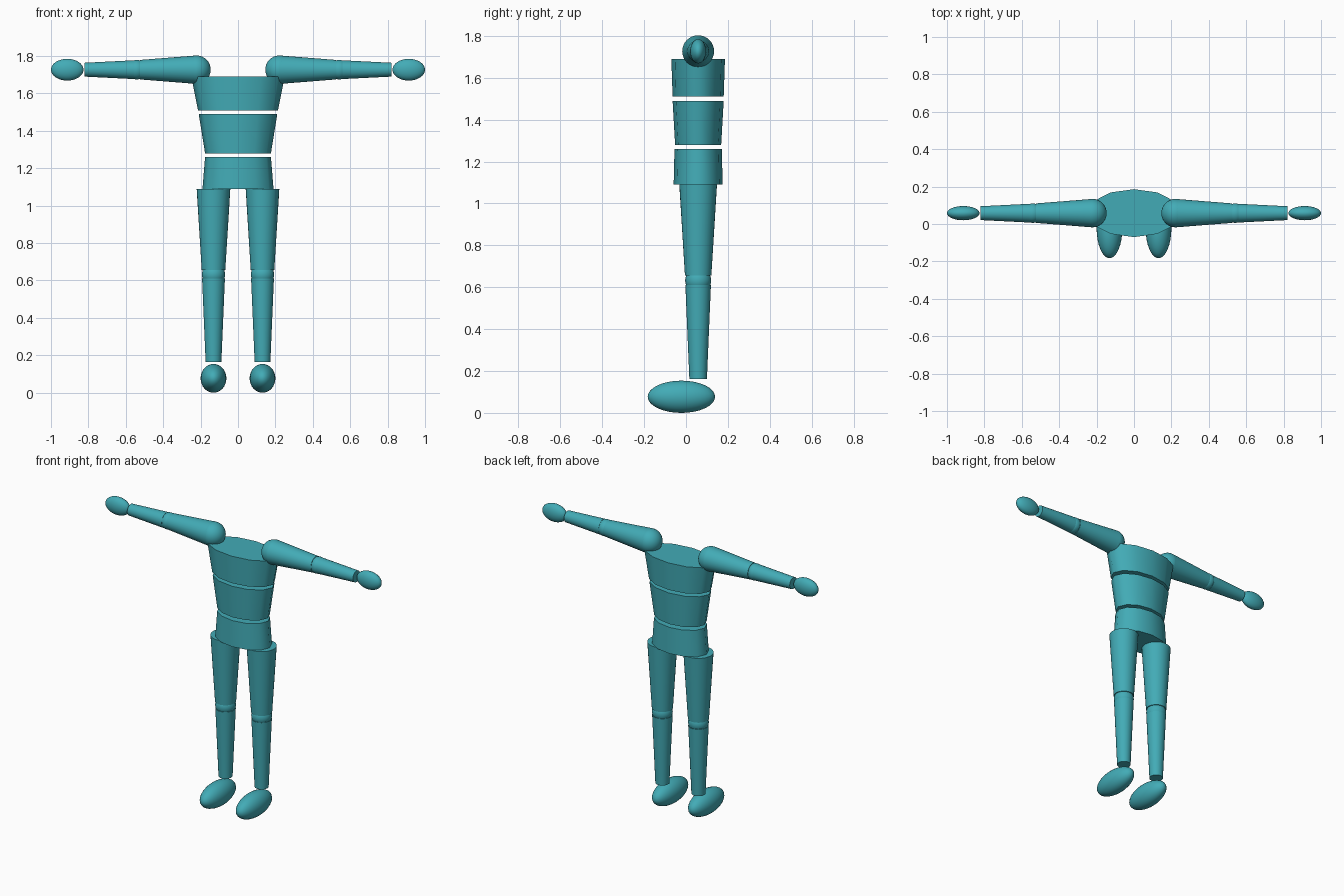
import bpy
import math

cube = bpy.data.objects.get("Cube")
if cube:
    bpy.data.objects.remove(cube, do_unlink=True)

teal = bpy.data.materials.new("teal")
teal.use_nodes = True
teal.diffuse_color = (0.055, 0.41, 0.47, 1)
teal.node_tree.nodes["Principled BSDF"].inputs["Base Color"].default_value = (0.055, 0.41, 0.47, 1)

DEPTH = 0.058   # y of the body axis
ARM_Z = 1.727   # height of the arm axis
LEG_X = 0.131   # sideways offset of the leg axis


def finish(name, scale=(1, 1, 1)):
    """Name, scale, colour and smooth the new object."""
    obj = bpy.context.object
    obj.name = name
    obj.scale = scale
    bpy.ops.object.transform_apply(location=False, rotation=False, scale=True)
    obj.data.materials.append(teal)
    bpy.ops.object.shade_smooth_by_angle(angle=math.radians(40))
    return obj


def ellipsoid(name, centre, radii):
    bpy.ops.mesh.primitive_uv_sphere_add(segments=32, ring_count=16, radius=1, location=centre)
    return finish(name, radii)


def upright_taper(name, x, z_low, z_high, r_low, r_high, flatten=1, sides=32):
    """Capped taper along z; flatten squeezes the depth."""
    bpy.ops.mesh.primitive_cone_add(vertices=sides, radius1=r_low, radius2=r_high,
                                    depth=z_high - z_low,
                                    location=(x, DEPTH, (z_low + z_high) / 2))
    return finish(name, (1, flatten, 1))


def arm_taper(name, side, x_in, x_out, r_in, r_out):
    """Capped taper pointing outward along x."""
    bpy.ops.mesh.primitive_cone_add(vertices=32, radius1=r_in, radius2=r_out, depth=x_out - x_in,
                                    location=(side * (x_in + x_out) / 2, DEPTH, ARM_Z),
                                    rotation=(0, side * math.pi / 2, 0))
    return finish(name)


def torso_part(name, z_low, z_high, low, high):
    """Oval section; low and high are (half width, half depth)."""
    obj = upright_taper(name, 0, z_low, z_high, 1, 1, sides=12)
    for v in obj.data.vertices:
        half_width, half_depth = high if v.co.z > 0 else low
        v.co.x *= half_width
        v.co.y *= half_depth
    return obj


# Torso in three separated sections
torso_part("pelvis", 1.09, 1.26, (0.19, 0.117), (0.176, 0.113))
torso_part("waist", 1.28, 1.49, (0.176, 0.11), (0.21, 0.122))
torso_part("chest", 1.51, 1.69, (0.214, 0.122), (0.25, 0.128))

for label, side in (("left", 1), ("right", -1)):
    # Arm
    ellipsoid(label + "_shoulder", (side * 0.222, DEPTH, ARM_Z), (0.076,) * 3)
    arm_taper(label + "_upper_arm", side, 0.222, 0.525, 0.076, 0.052)
    ellipsoid(label + "_elbow", (side * 0.542, DEPTH, ARM_Z), (0.052,) * 3)
    arm_taper(label + "_forearm", side, 0.56, 0.82, 0.05, 0.037)
    ellipsoid(label + "_hand", (side * 0.913, DEPTH, ARM_Z), (0.087, 0.038, 0.058))

    # Leg
    x = side * LEG_X
    upright_taper(label + "_thigh", x, 0.655, 1.09, 0.063, 0.09)
    ellipsoid(label + "_knee", (x, DEPTH, 0.632), (0.062,) * 3)
    upright_taper(label + "_shin", x, 0.163, 0.61, 0.042, 0.061)
    ellipsoid(label + "_foot", (x, -0.022, 0.077), (0.069, 0.161, 0.077))
